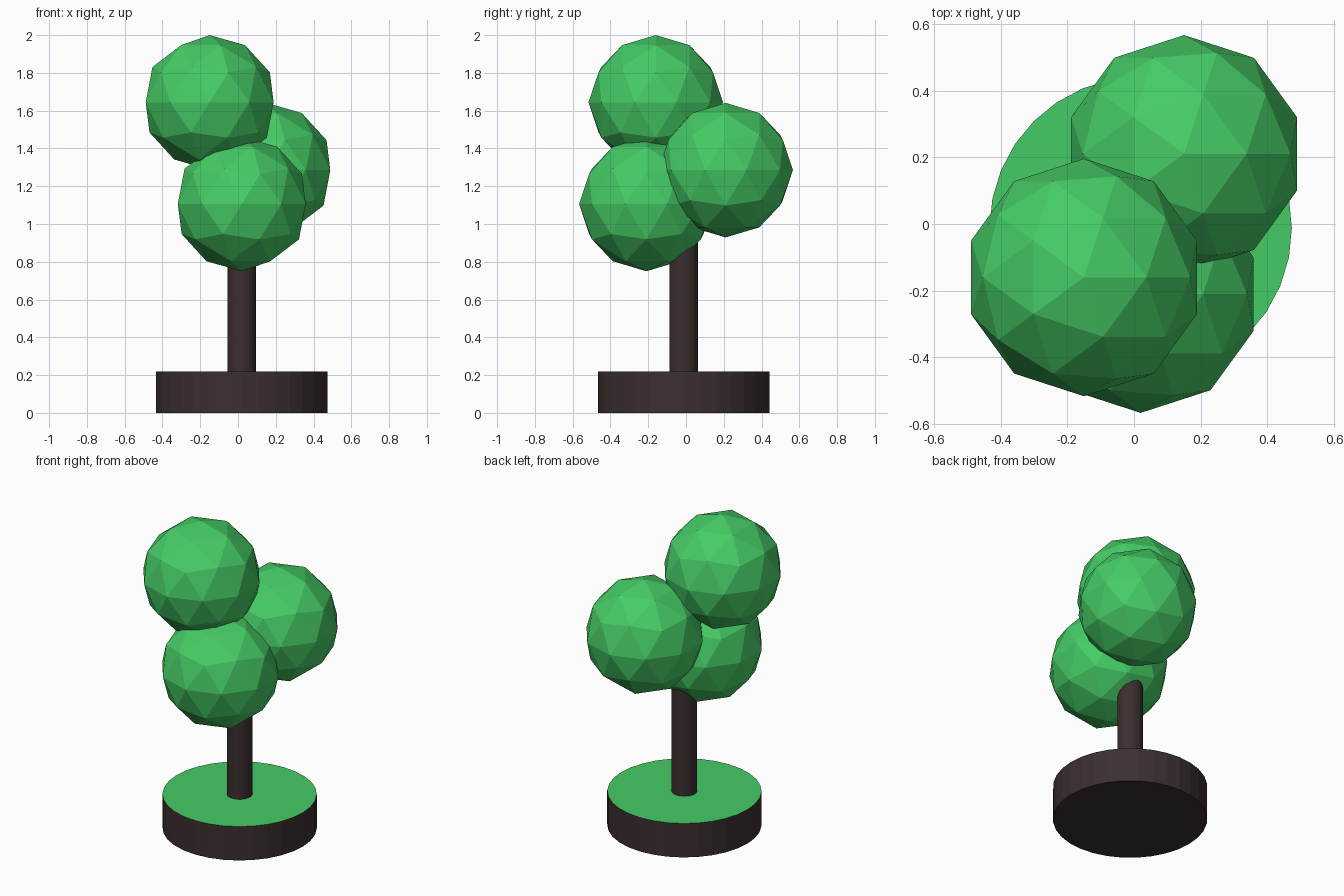
import bpy

if "Cube" in bpy.data.objects:
    bpy.data.objects.remove(bpy.data.objects["Cube"])


def material(name, color):
    m = bpy.data.materials.new(name)
    m.diffuse_color = (*color, 1.0)
    m.use_nodes = True
    m.node_tree.nodes["Principled BSDF"].inputs["Base Color"].default_value = m.diffuse_color
    return m


green = material("green", (0.06, 0.6, 0.13))
brown = material("brown", (0.045, 0.028, 0.028))

AXIS = (0.02, -0.012)  # shared centre of base and trunk


def cylinder(name, radius, z0, z1):
    bpy.ops.mesh.primitive_cylinder_add(
        vertices=32, radius=radius, depth=z1 - z0,
        location=(*AXIS, (z0 + z1) / 2))
    ob = bpy.context.object
    ob.name = name
    ob.data.materials.append(brown)
    return ob


def foliage(name, center):
    bpy.ops.mesh.primitive_ico_sphere_add(
        subdivisions=2, radius=0.356, location=center)
    ob = bpy.context.object
    ob.name = name
    ob.data.materials.append(green)


# Round soil base with a grass-coloured top face
base = cylinder("base", 0.453, 0.0, 0.22)
base.data.materials.append(green)
for p in base.data.polygons:
    if p.normal.z > 0.9:
        p.material_index = 1

# Trunk, ending inside the foliage
cylinder("trunk", 0.075, 0.2, 1.15)

# Three faceted foliage balls
foliage("foliage_top", (-0.15, -0.16, 1.644))
foliage("foliage_back", (0.15, 0.21, 1.285))
foliage("foliage_front", (0.02, -0.21, 1.106))
